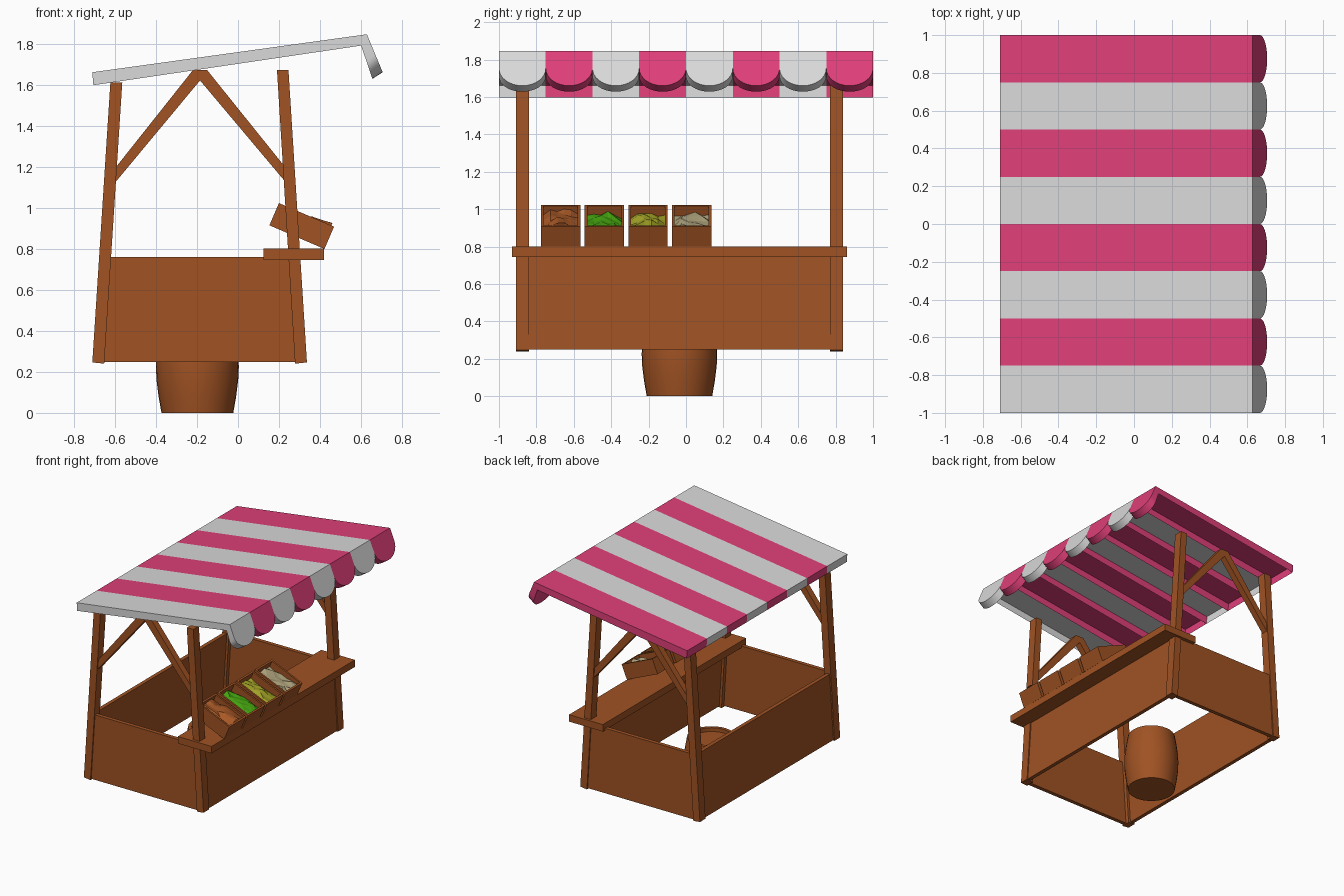
import bpy, bmesh, math, random
from mathutils import Matrix, Vector

random.seed(4)
cube = bpy.data.objects.get("Cube")
if cube:
    bpy.data.objects.remove(cube, do_unlink=True)


def material(name, r, g, b):
    m = bpy.data.materials.new(name)
    m.use_nodes = True
    m.diffuse_color = (r, g, b, 1)
    m.node_tree.nodes["Principled BSDF"].inputs["Base Color"].default_value = (r, g, b, 1)
    return m


WOOD = material("brown wood", .35, .085, .017)
PINK = material("pink cloth", .74, .05, .19)
GREY = material("pale grey cloth", .70, .70, .70)
ORANGE = material("orange brown produce", .40, .10, .02)
GREEN = material("green produce", .06, .38, .005)
YELLOW = material("yellow green produce", .36, .36, .02)
BEIGE = material("beige produce", .42, .36, .20)


def finish(name, bm, mat, smooth=False):
    bmesh.ops.recalc_face_normals(bm, faces=bm.faces)
    mesh = bpy.data.meshes.new(name)
    bm.to_mesh(mesh)
    bm.free()
    mesh.materials.append(mat)
    if smooth:
        mesh.shade_smooth()
        mesh.set_sharp_from_angle(angle=math.radians(35))
    ob = bpy.data.objects.new(name, mesh)
    bpy.context.collection.objects.link(ob)
    return ob


def loft(bm, ring_a, ring_b):
    """Closed solid between two matching rings of points."""
    a = [bm.verts.new(p) for p in ring_a]
    b = [bm.verts.new(p) for p in ring_b]
    bm.faces.new(a)
    bm.faces.new(b[::-1])
    for i in range(len(a)):
        j = (i + 1) % len(a)
        bm.faces.new((a[i], b[i], b[j], a[j]))


def prism(name, outline, y0, y1, mat=WOOD):
    """Side outline (x, z) extruded along y."""
    bm = bmesh.new()
    loft(bm, [(x, y0, z) for x, z in outline], [(x, y1, z) for x, z in outline])
    return finish(name, bm, mat)


def add_box(bm, x0, x1, y0, y1, z0, z1):
    ring = [(x0, y0), (x1, y0), (x1, y1), (x0, y1)]
    loft(bm, [(x, y, z0) for x, y in ring], [(x, y, z1) for x, y in ring])


# Frame: leaning legs, braces and end panels on both ends
MID = -.035
BACK_LEG = [(-.71, .246), (-.652, .24), (-.564, 1.61), (-.622, 1.61)]
FRONT_LEG = [(.278, .24), (.336, .246), (.246, 1.67), (.19, 1.67)]
BACK_BRACE = [(-.605, 1.115), (-.605, 1.185), (-.22, 1.67), (-.185, 1.67), (-.185, 1.62)]
FRONT_BRACE = [(.24, 1.115), (.24, 1.185), (-.15, 1.67), (-.185, 1.67), (-.185, 1.62)]
END_PANEL = [(-.68, .247), (.305, .247), (.27, .76), (-.645, .76)]

for side, tag in ((-1, "right"), (1, "left")):
    def span(inner, outer):
        return sorted((MID + side * inner, MID + side * outer))
    prism(f"back_leg_{tag}", BACK_LEG, *span(.805, .875))
    prism(f"front_leg_{tag}", FRONT_LEG, *span(.805, .875))
    prism(f"back_brace_{tag}", BACK_BRACE, *span(.815, .865))
    prism(f"front_brace_{tag}", FRONT_BRACE, *span(.815, .865))
    prism(f"end_panel_{tag}", END_PANEL, *span(.835, .866))

# Long panels and counter
prism("front_panel", [(.298, .25), (.328, .25), (.294, .76), (.264, .76)], MID - .85, MID + .85)
prism("back_panel", [(-.70, .25), (-.67, .25), (-.637, .76), (-.667, .76)], MID - .85, MID + .85)
prism("counter_top", [(.125, .745), (.42, .745), (.42, .80), (.125, .80)], -.93, .86)

# Barrel with a recessed lid
PROFILE = [(.175, 0), (.189, .08), (.199, .16), (.202, .225), (.199, .29),
           (.189, .37), (.175, .45), (.15, .45), (.15, .42)]
SIDES = 32
bm = bmesh.new()
rings = [[bm.verts.new((-.198 + r * math.cos(math.tau * i / SIDES),
                        MID + r * math.sin(math.tau * i / SIDES), z))
          for i in range(SIDES)] for r, z in PROFILE]
for low, high in zip(rings, rings[1:]):
    for i in range(SIDES):
        j = (i + 1) % SIDES
        bm.faces.new((low[i], low[j], high[j], high[i]))
bm.faces.new(rings[0])
bm.faces.new(rings[-1])
finish("barrel", bm, WOOD, smooth=True)

# Tilted crates, each with a heap of produce
LENGTH, WIDTH, DEPTH, WALL = .292, .21, .118, .014
TILT = Matrix.Rotation(math.radians(23.2), 4, 'Y')
CELLS = 5
PRODUCE = [("orange", ORANGE), ("green", GREEN), ("yellow", YELLOW), ("beige", BEIGE)]
for k, (label, mat) in enumerate(PRODUCE):
    # Local origin is the rear lower edge of the crate
    place = Matrix.Translation((.153, -.67 + k * .2335, .914)) @ TILT
    w = WIDTH / 2
    bm = bmesh.new()
    add_box(bm, 0, LENGTH, -w, w, 0, WALL)
    add_box(bm, 0, WALL, -w, w, WALL, DEPTH)
    add_box(bm, LENGTH - WALL, LENGTH, -w, w, WALL, DEPTH)
    for s in (-1, 1):
        y0, y1 = sorted((s * w, s * (w - WALL)))
        add_box(bm, WALL, LENGTH - WALL, y0, y1, WALL, DEPTH)
    bm.transform(place)
    finish(f"crate_{label}", bm, WOOD)

    bm = bmesh.new()
    bmesh.ops.create_grid(bm, x_segments=CELLS, y_segments=CELLS, size=.5)
    fill = .018 if k == 0 else 0
    for v in bm.verts:
        u, t = v.co.x + .5, v.co.y
        rim = .022 * (2 * abs(t)) ** 2
        height = DEPTH - .042 + .03 * u + fill - rim + random.uniform(-.012, .012)
        v.co = Vector((WALL + u * (LENGTH - 2 * WALL), t * (WIDTH - 2 * WALL), height))
    bmesh.ops.triangulate(bm, faces=bm.faces)
    bm.transform(place)
    heap = finish(f"produce_{label}", bm, mat)
    if heap.data.polygons[0].normal.z < 0:
        heap.data.flip_normals()

# Striped canopy: open-bottomed strips, each with a rounded valance flap
BACK_LOW, BACK_TOP = (-.705, 1.597), (-.71, 1.66)
TOP_OUT, TOP_IN = Vector((.628, 1.845)), Vector((.60, 1.79))
TIP_OUT, TIP_IN = Vector((.705, 1.66)), Vector((.655, 1.628))
ARC = 16
for k in range(8):
    y0, y1 = -1 + k * .25, -.75 + k * .25
    pink = k % 2 == 1
    cloth = PINK if pink else GREY
    bm = bmesh.new()
    outline = [BACK_LOW, BACK_TOP, TOP_OUT, TOP_IN]
    a = [bm.verts.new((x, y0, z)) for x, z in outline]
    b = [bm.verts.new((x, y1, z)) for x, z in outline]
    for i in (0, 1):
        bm.faces.new((a[i], a[i + 1], b[i + 1], b[i]))
    if pink or k == 0:
        bm.faces.new(a)
    if pink:
        bm.faces.new(b[::-1])
    strip = finish(f"canopy_stripe_{k + 1}", bm, cloth)
    if max(strip.data.polygons, key=lambda p: p.area).normal.z < 0:
        strip.data.flip_normals()

    shape = [(y0, 0), (y1, 0)]
    for i in range(ARC + 1):
        ang = math.pi * i / ARC
        shape.append(((y0 + y1) / 2 + .125 * math.cos(ang), .5 + .5 * math.sin(ang)))

    def sheet(top, tip):
        pts = [(y, top.lerp(tip, t)) for y, t in shape]
        return [(p.x, y, p.y) for y, p in pts]
    bm = bmesh.new()
    loft(bm, sheet(TOP_OUT, TIP_OUT), sheet(TOP_IN, TIP_IN))
    finish(f"valance_flap_{k + 1}", bm, cloth, smooth=True)
